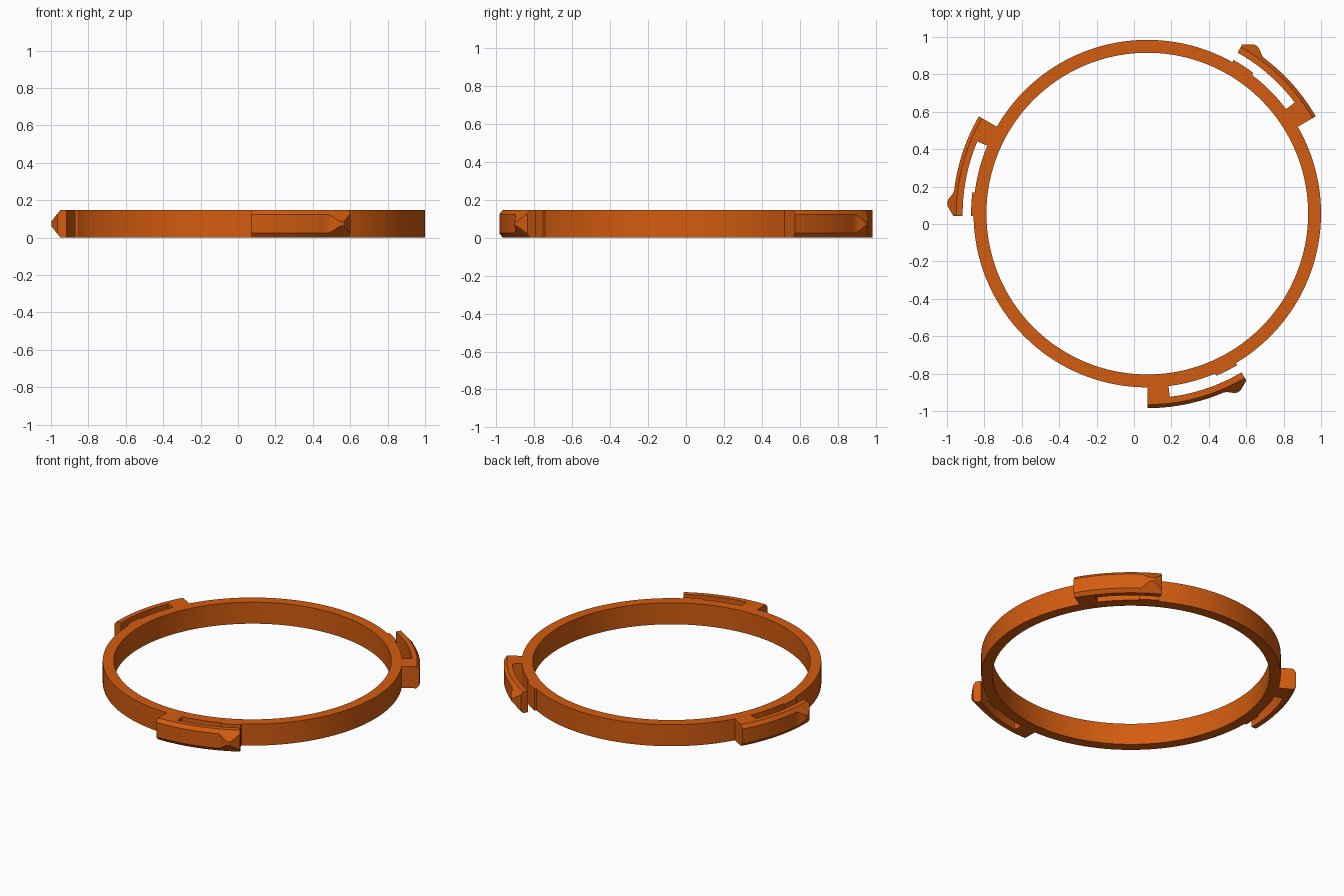
import bpy, bmesh, math

if "Cube" in bpy.data.objects:
    bpy.data.objects.remove(bpy.data.objects["Cube"])

H = 0.147                      # overall height
CX, CY = 0.071, 0.0555         # ring centre
R_IN, R_OUT = 0.86, 0.929
TAB_SPAN, ROOT_SPAN = 30.7, 7.0

orange = bpy.data.materials.new("burnt orange")
orange.diffuse_color = (0.65, 0.107, 0.005, 1)
orange.use_nodes = True
orange.node_tree.nodes["Principled BSDF"].inputs["Base Color"].default_value = orange.diffuse_color


def sweep(name, angles, section, closed=False):
    """Sweep a (radius, z) section around the ring centre through the angles."""
    bm = bmesh.new()
    rows = []
    for i, a in enumerate(angles):
        t = math.radians(a)
        rows.append([bm.verts.new((CX + r * math.cos(t), CY + r * math.sin(t), z))
                     for r, z in section(i)])
    n = len(rows[0])
    for i in range(len(rows) if closed else len(rows) - 1):
        a, b = rows[i], rows[(i + 1) % len(rows)]
        for j in range(n):
            k = (j + 1) % n
            bm.faces.new((a[j], a[k], b[k], b[j]))
    if not closed:
        bm.faces.new(rows[0])
        bm.faces.new(rows[-1])
    bmesh.ops.recalc_face_normals(bm, faces=bm.faces)
    mesh = bpy.data.meshes.new(name)
    bm.to_mesh(mesh)
    bm.free()
    mesh.materials.append(orange)
    ob = bpy.data.objects.new(name, mesh)
    bpy.context.collection.objects.link(ob)
    bpy.ops.object.select_all(action='DESELECT')
    ob.select_set(True)
    bpy.context.view_layer.objects.active = ob
    bpy.ops.object.shade_smooth_by_angle(angle=math.radians(20))


def box(r0, r1):
    return lambda i: [(r0, 0), (r1, 0), (r1, H), (r0, H)]


def spread(a, b, n):
    return [a + (b - a) * i / n for i in range(n + 1)]


# Latch nose: outer radius of the arm along its length (degrees, radius)
NOSE = [(0, 1.04), (23.2, 1.04), (24.2, 1.046), (25.2, 1.058), (26, 1.067),
        (26.8, 1.071), (27.6, 1.07), (28.6, 1.06), (TAB_SPAN, 1.037)]


def outer(a):
    for (a0, r0), (a1, r1) in zip(NOSE, NOSE[1:]):
        if a <= a1:
            return r0 + (r1 - r0) * (a - a0) / (a1 - a0)
    return NOSE[-1][1]


def arm_section(a):
    # Chamfers keep a constant slope, so the flat narrows on the nose
    r = outer(a)
    half = H / 2 - (r - 1.021) * 1.25
    return [(0.987, 0), (1.021, 0), (r, H / 2 - half),
            (r, H / 2 + half), (1.021, H), (0.987, H)]


# Main ring
sweep("ring", [i * 2 for i in range(180)], box(R_IN, R_OUT), closed=True)

# Three spring latches: root block, curved arm with nose, stop pad on the ring
arm_angles = spread(0, 23.2, 16) + [p[0] for p in NOSE[2:]]
for k, start in enumerate((30, 150, 270), 1):
    sweep(f"latch_arm_{k}", [start + a for a in arm_angles],
          lambda i: arm_section(arm_angles[i]))
    sweep(f"latch_root_{k}", spread(start, start + ROOT_SPAN, 5), box(0.927, 0.987))
    sweep(f"stop_pad_{k}", spread(start + 23, start + TAB_SPAN, 4), box(0.927, 0.942))
